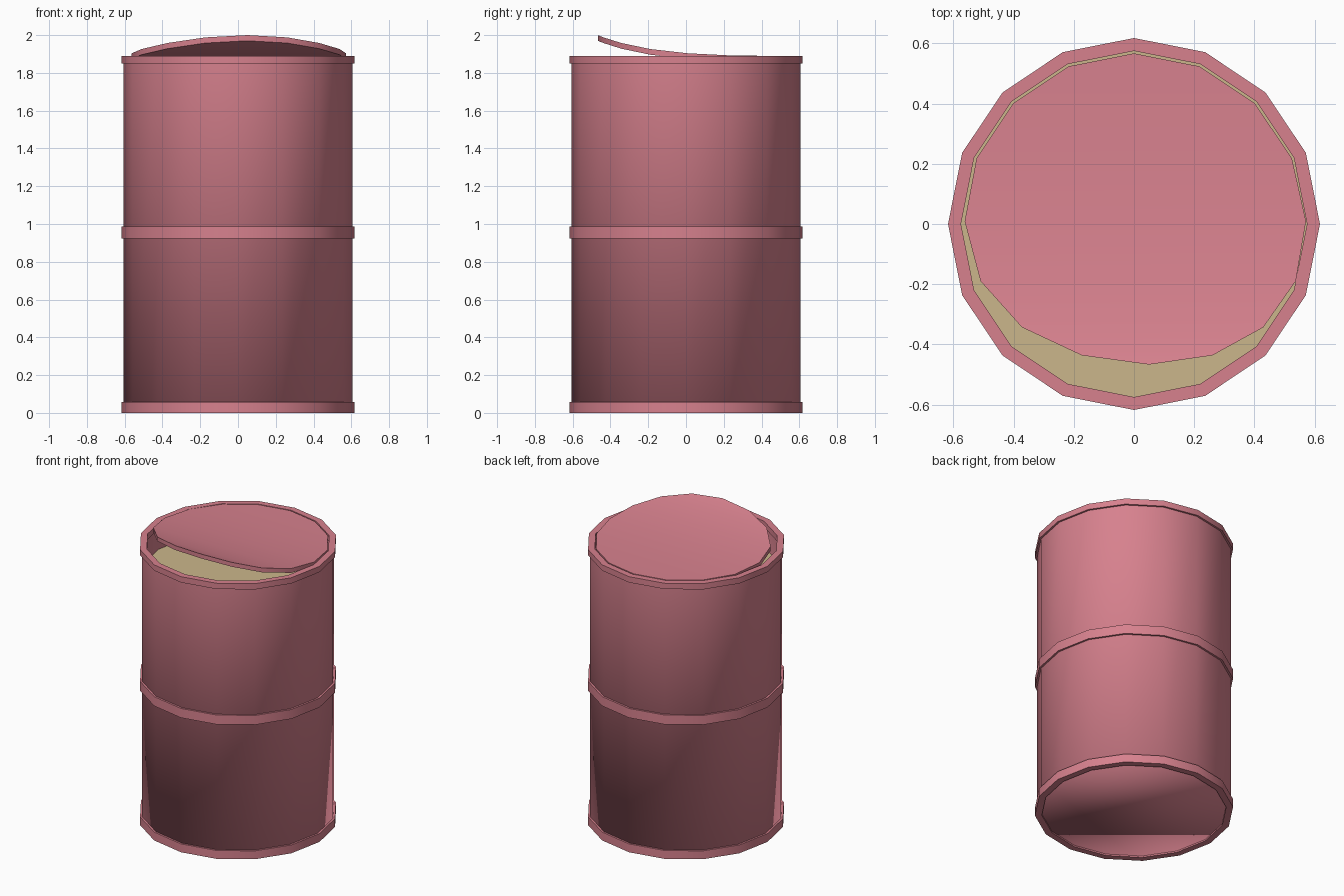
import bpy, bmesh, math

if "Cube" in bpy.data.objects:
    bpy.data.objects.remove(bpy.data.objects["Cube"])

SIDES = 16


def material(name, color):
    m = bpy.data.materials.new(name)
    m.diffuse_color = (*color, 1)
    m.use_nodes = True
    m.node_tree.nodes["Principled BSDF"].inputs["Base Color"].default_value = m.diffuse_color
    return m


PAINT = material("red_paint", (0.68, 0.22, 0.27))
SAND = material("sand", (0.60, 0.47, 0.26))


def circle(radius, z):
    return [(radius * math.cos(2 * math.pi * i / SIDES),
             radius * math.sin(2 * math.pi * i / SIDES), z) for i in range(SIDES)]


def make(name, verts, faces, mat, angle=None):
    me = bpy.data.meshes.new(name)
    me.from_pydata(verts, [], faces)
    bm = bmesh.new()
    bm.from_mesh(me)
    if name != "filling":
        bmesh.ops.recalc_face_normals(bm, faces=bm.faces)
    bm.to_mesh(me)
    bm.free()
    me.materials.append(mat)
    ob = bpy.data.objects.new(name, me)
    bpy.context.collection.objects.link(ob)
    if angle is not None:
        bpy.ops.object.select_all(action='DESELECT')
        ob.select_set(True)
        bpy.context.view_layer.objects.active = ob
        bpy.ops.object.shade_smooth_by_angle(angle=math.radians(angle))
    return ob


def lathe(name, profile, closed, cap, angle):
    """Spin (radius, z) points into a 16-sided shell."""
    verts = [v for r, z in profile for v in circle(r, z)]
    n = len(profile)
    faces = []
    for k in range(n if closed else n - 1):
        a, b = k * SIDES, (k + 1) % n * SIDES
        for i in range(SIDES):
            j = (i + 1) % SIDES
            faces.append((a + i, a + j, b + j, b + i))
    if cap:
        faces.append(tuple(reversed(range(SIDES))))
    return make(name, verts, faces, PAINT, angle)


# Drum wall with its slightly recessed base, smooth across the base edge
lathe("drum_body", [(0.605, 0.01), (0.605, 1.875)], False, True, 180)

# Three reinforcing hoops
for name, z0, z1 in (("bottom_hoop", 0.0, 0.057),
                     ("middle_hoop", 0.922, 0.986),
                     ("top_rim", 1.85, 1.89)):
    lathe(name, [(0.575, z0), (0.618, z0), (0.618, z1), (0.575, z1)], True, False, 40)

# Contents seen through the gap
make("filling", circle(0.603, 1.68), [tuple(range(SIDES))], SAND)

# Lid: a thin disc in strips, with its front peeled upwards
R, THICK = 0.567, 0.03
verts = []
for drop in (0, THICK):
    for x, y, _ in circle(R, 0):
        u = (R - y) / (2 * R)
        verts.append((x + 0.05 * u ** 3.5, y + 0.1 * u ** 3.5,
                      1.89 + 0.11 * u ** 3 - drop))
faces = []
q = SIDES // 4
for base in (0, SIDES):
    for k in range(SIDES // 2):
        # vertex pairs mirrored left and right of the y axis
        ring = [q + k, q + k + 1, q - k - 1, q - k]
        ids = list(dict.fromkeys(base + i % SIDES for i in ring))
        faces.append(tuple(ids if base == 0 else ids[::-1]))
for i in range(SIDES):
    j = (i + 1) % SIDES
    faces.append((i, i + SIDES, j + SIDES, j))
make("peeled_lid", verts, faces, PAINT, 40)
